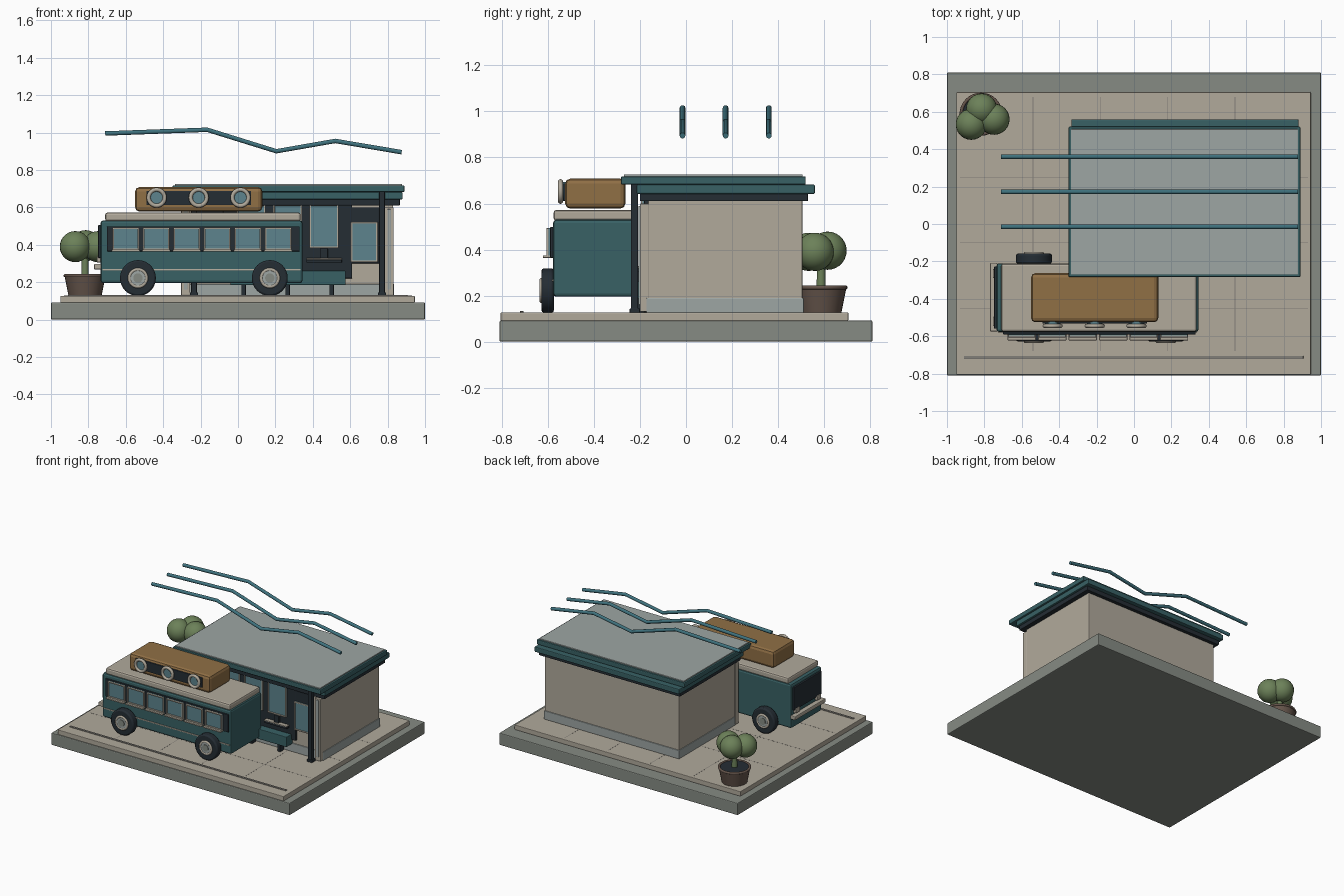
import bpy, math
from mathutils import Vector

if "Cube" in bpy.data.objects:
    bpy.data.objects.remove(bpy.data.objects["Cube"])

COL = {
    "teal": (0.04, 0.12, 0.13), "cream": (0.44, 0.40, 0.33), "stone": (0.24, 0.26, 0.23),
    "glass": (0.11, 0.23, 0.27), "roof": (0.34, 0.38, 0.37), "tan": (0.28, 0.16, 0.06),
    "green": (0.15, 0.22, 0.10), "pot": (0.13, 0.09, 0.07), "dark": (0.018, 0.026, 0.034),
    "wire": (0.05, 0.17, 0.21), "joint": (0.22, 0.21, 0.19),
}
MATS = {}
for key, c in COL.items():
    MATS[key] = bpy.data.materials.new(key)
    MATS[key].diffuse_color = (*c, 1)


def finish(ob, name, mat, bevel=0.0, smooth=False):
    ob.name = name
    ob.data.materials.append(MATS[mat])
    if bevel:
        m = ob.modifiers.new("bevel", 'BEVEL')
        m.width, m.segments = bevel, 2
    if smooth:
        bpy.ops.object.shade_smooth_by_angle(angle=math.radians(40))
    return ob


def box(name, mat, x, y, z, bevel=0.004):
    """Box from (min, max) ranges."""
    bpy.ops.mesh.primitive_cube_add(size=1, location=[(a + b) / 2 for a, b in (x, y, z)])
    ob = bpy.context.object
    ob.scale = [b - a for a, b in (x, y, z)]
    bpy.ops.object.transform_apply(location=False, rotation=False, scale=True)
    return finish(ob, name, mat, bevel)


def disc(name, mat, x, y, z, r, bevel=0.0):
    """Cylinder along y between the two y values."""
    bpy.ops.mesh.primitive_cylinder_add(vertices=32, radius=r, depth=y[1] - y[0],
                                        location=(x, sum(y) / 2, z), rotation=(math.pi / 2, 0, 0))
    return finish(bpy.context.object, name, mat, bevel, True)


def ring(name, mat, loc, r, minor, rot=(0, 0, 0)):
    bpy.ops.mesh.primitive_torus_add(major_radius=r, minor_radius=minor, major_segments=32,
                                     minor_segments=10, location=loc, rotation=rot)
    return finish(bpy.context.object, name, mat, 0, True)


def cone(name, mat, x, y, z, r1, r2):
    bpy.ops.mesh.primitive_cone_add(vertices=28, radius1=r1, radius2=r2, depth=z[1] - z[0],
                                    location=(x, y, sum(z) / 2))
    return finish(bpy.context.object, name, mat, 0, True)


def window(name, cx, cz, w, h, y, t, depth, frame):
    """Glass pane with four frame bars, standing proud of a wall at y."""
    x0, x1, z0, z1 = cx - w / 2, cx + w / 2, cz - h / 2, cz + h / 2
    box(name + "_glass", "glass", (x0, x1), (y - depth * .5, y + .005), (z0, z1), 0)
    for s, a in (("left", x0), ("right", x1 - t)):
        box(f"{name}_frame_{s}", frame, (a, a + t), (y - depth, y + .005), (z0, z1), .002)
    for s, a in (("bottom", z0), ("top", z1 - t)):
        box(f"{name}_frame_{s}", frame, (x0, x1), (y - depth, y + .005), (a, a + t), .002)


# Ground: plinth, pavement, joints, kerb line
box("base", "stone", (-1, 1), (-.81, .81), (0, .092), .006)
box("pavement", "cream", (-.95, .945), (-.805, .705), (.09, .127))
for i, x in enumerate((-.54, -.18, .18, .54)):
    box(f"joint_y_{i}", "joint", (x - .002, x + .002), (-.68, .68), (.12, .1275), 0)
for i, y in enumerate((-.45, -.1, .25)):
    box(f"joint_x_{i}", "joint", (-.93, .93), (y - .002, y + .002), (.12, .1275), 0)
box("kerb_line", "joint", (-.91, .905), (-.722, -.705), (.12, .132), .002)

# Station building
box("walls", "cream", (-.295, .83), (-.165, .505), (.125, .62))
box("wall_skirting", "roof", (-.3, .835), (-.172, .512), (.125, .19))
box("facade_panel", "dark", (-.08, .61), (-.182, -.16), (.22, .62))
for i, x in enumerate((.07, .265, .46)):
    window(f"bay_{i}", x, .5, .155, .235, -.182, .009, .014, "cream")
for i, x in enumerate((-.145, .675)):
    box(f"side_window_surround_{i}", "dark", (x - .08, x + .08), (-.18, -.16), (.3, .6))
    window(f"side_window_{i}", x, .415, .145, .215, -.18, .009, .012, "cream")
for i, x in enumerate((-.28, .808)):
    box(f"pilaster_{i}", "cream", (x - .024, x + .024), (-.2, -.16), (.13, .6))
    box(f"pilaster_inset_{i}", "roof", (x - .01, x + .01), (-.206, -.19), (.16, .59), .002)
for i, x in enumerate((-.235, .77)):
    box(f"canopy_post_{i}", "dark", (x - .015, x + .015), (-.24, -.208), (.125, .69))
    box(f"post_foot_{i}", "dark", (x - .022, x + .022), (-.245, -.2), (.125, .145))
box("ticket_counter", "dark", (.365, .555), (-.21, -.16), (.305, .32), .002)
box("ticket_counter_edge", "cream", (.365, .555), (-.212, -.16), (.32, .328), .002)
box("counter_bracket", "dark", (.44, .48), (-.2, -.16), (.325, .38))
box("bench_seat", "teal", (-.04, .575), (-.24, -.165), (.185, .262))
for i, x in enumerate((.03, .265, .5)):
    box(f"bench_leg_{i}", "dark", (x - .012, x + .012), (-.225, -.18), (.125, .19))

# Layered flat roof
box("roof_soffit", "dark", (-.32, .865), (-.2, .53), (.61, .645))
box("roof_lower_band", "teal", (-.335, .88), (-.215, .56), (.642, .682), .006)
box("roof_upper_band", "teal", (-.35, .89), (-.283, .52), (.682, .718), .006)
box("roof_deck", "roof", (-.337, .877), (-.27, .507), (.71, .726), .003)

# Bus body
box("bus_body", "teal", (-.735, .345), (-.577, -.21), (.195, .53), .014)
box("bus_roof", "cream", (-.71, .335), (-.575, -.212), (.525, .572), .012)
box("bus_trim", "cream", (-.725, .335), (-.583, -.57), (.262, .27), .002)
box("bus_window_band", "dark", (-.70, .33), (-.59, -.57), (.365, .498), .003)
for i in range(6):
    x = -.6 + .163 * i
    window(f"bus_window_{i}", x, .432, .142, .122, -.588, .009, .018, "cream")
    box(f"bus_window_sill_{i}", "cream", (x - .075, x + .075), (-.622, -.57), (.364, .374), .002)
box("windshield", "dark", (-.748, -.73), (-.56, -.228), (.33, .505), .004)
box("front_bumper", "cream", (-.77, -.73), (-.575, -.208), (.268, .298), .006)
for i, y in enumerate((-.52, -.265)):
    box(f"headlight_{i}", "cream", (-.755, -.73), (y - .025, y + .025), (.305, .34), .006)

# Wheels, both sides mirrored about the bus centre line
for i, x in enumerate((-.535, .17)):
    for side, s in (("near", -1), ("far", 1)):
        y = -.393 + s * .208
        disc(f"tyre_{side}_{i}", "dark", x, (y - .027, y + .027), .222, .096, .01)
        f = y + s * .026
        disc(f"hub_{side}_{i}", "roof", x, (f - .006, f + .006), .222, .05)
        ring(f"rim_{side}_{i}", "cream", (x, f, .222), .046, .009, (math.pi / 2, 0, 0))
        disc(f"hub_cap_{side}_{i}", "stone", x, (f - .01, f + .01), .222, .025)

# Rooftop case with three round gauges
box("roof_case", "tan", (-.55, .13), (-.525, -.263), (.578, .708), .022)
box("case_panel", "dark", (-.49, .07), (-.533, -.5), (.612, .688), .004)
for i, x in enumerate((-.435, -.21, .013)):
    disc(f"gauge_glass_{i}", "glass", x, (-.545, -.52), .652, .042)
    ring(f"gauge_ring_{i}", "cream", (x, -.545, .652), .043, .011, (math.pi / 2, 0, 0))

# Potted shrub
px, py = -.818, .587
cone("pot", "pot", px, py, (.125, .235), .088, .11)
ring("pot_rim", "pot", (px, py, .235), .106, .009)
cone("pot_soil", "dark", px, py, (.23, .238), .1, .1)
cone("shrub_stem", "green", px, py, (.23, .39), .02, .016)
for i, (x, y, z) in enumerate(((-.815, .615, .395), (-.87, .533, .39), (-.748, .56, .39))):
    bpy.ops.mesh.primitive_uv_sphere_add(segments=24, ring_count=14, radius=.083, location=(x, y, z))
    finish(bpy.context.object, f"shrub_ball_{i}", "green", 0, True)

# Three overhead bent rods
path = [(-.71, .995), (-.165, 1.015), (.205, .9), (.52, .955), (.875, .895)]
for i, y in enumerate((-.015, .172, .36)):
    cu = bpy.data.curves.new("rod", 'CURVE')
    cu.dimensions, cu.bevel_depth, cu.bevel_resolution, cu.use_fill_caps = '3D', .0125, 3, True
    sp = cu.splines.new('POLY')
    sp.points.add(len(path) - 1)
    for p, (x, z) in zip(sp.points, path):
        p.co = (x, y, z, 1)
    ob = bpy.data.objects.new("rod", cu)
    bpy.context.collection.objects.link(ob)
    finish(ob, f"overhead_rod_{i}", "wire")

for m in bpy.data.materials:
    if m.users and not m.is_grease_pencil:
        m.use_nodes = True
        m.node_tree.nodes["Principled BSDF"].inputs["Base Color"].default_value = m.diffuse_color
